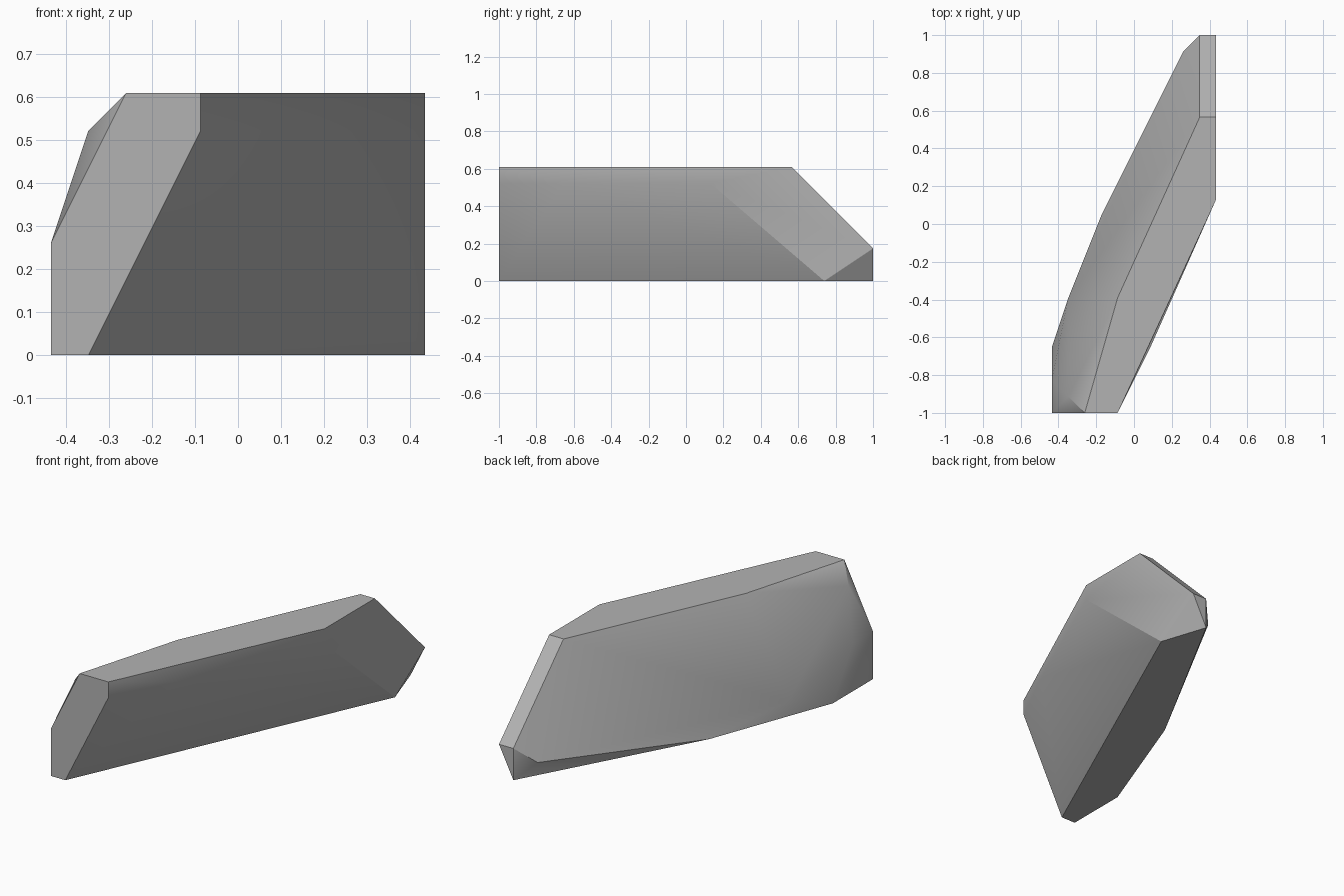
import bpy
import bmesh
import math
from mathutils import Vector

default_cube = bpy.data.objects.get("Cube")
if default_cube:
    bpy.data.objects.remove(default_cube, do_unlink=True)

# The rock is cut on a coarse grid: width, length and height in steps
LENGTH_STEPS, WIDTH_STEPS = 23, 10
STEP = 2 / LENGTH_STEPS

# Corner outlines of the stone, grouped by area
base_outline = [(0, 0, 0), (1, 0, 0), (10, 20, 0), (9, 23, 0), (3, 12, 0), (0, 4, 0)]
top_outline = [(2, 0, 7), (4, 0, 7), (10, 13, 7), (10, 18, 7), (9, 18, 7), (4, 7, 7)]
right_rim = [(4, 0, 6), (6, 4, 6), (10, 13, 6)]
back_chamfer = [(10, 23, 2), (9, 23, 2), (8, 22, 1)]
left_bulge = [(0, 0, 3), (0, 2, 3), (1, 1, 6), (1, 7, 1)]


def make_material(name, colour):
    material = bpy.data.materials.new(name)
    material.use_nodes = True
    material.diffuse_color = colour
    shader = next(n for n in material.node_tree.nodes if n.type == "BSDF_PRINCIPLED")
    shader.inputs["Base Color"].default_value = colour
    return material


def make_stone(name, corners, material):
    """Wrap a convex shell around the corners and merge flat areas."""
    bm = bmesh.new()
    centre = Vector((WIDTH_STEPS / 2, LENGTH_STEPS / 2, 0))
    for corner in corners:
        bm.verts.new((Vector(corner) - centre) * STEP)
    hull = bmesh.ops.convex_hull(bm, input=bm.verts[:])
    unused = {v for v in hull["geom_interior"] if isinstance(v, bmesh.types.BMVert)}
    bmesh.ops.delete(bm, geom=list(unused), context="VERTS")
    bmesh.ops.dissolve_limit(bm, angle_limit=math.radians(0.5),
                             verts=bm.verts[:], edges=bm.edges[:])
    bmesh.ops.recalc_face_normals(bm, faces=bm.faces[:])
    mesh = bpy.data.meshes.new(name)
    bm.to_mesh(mesh)
    bm.free()
    mesh.materials.append(material)
    stone = bpy.data.objects.new(name, mesh)
    bpy.context.collection.objects.link(stone)
    return stone


# Single grey rock slab
grey = make_material("stone_grey", (0.45, 0.45, 0.45, 1))
rock = make_stone("rock_slab",
                  base_outline + top_outline + right_rim + back_chamfer + left_bulge, grey)

# Soften shallow facets, keep the steep edges crisp
bpy.ops.object.select_all(action="DESELECT")
rock.select_set(True)
bpy.context.view_layer.objects.active = rock
bpy.ops.object.shade_smooth_by_angle(angle=math.radians(30))
